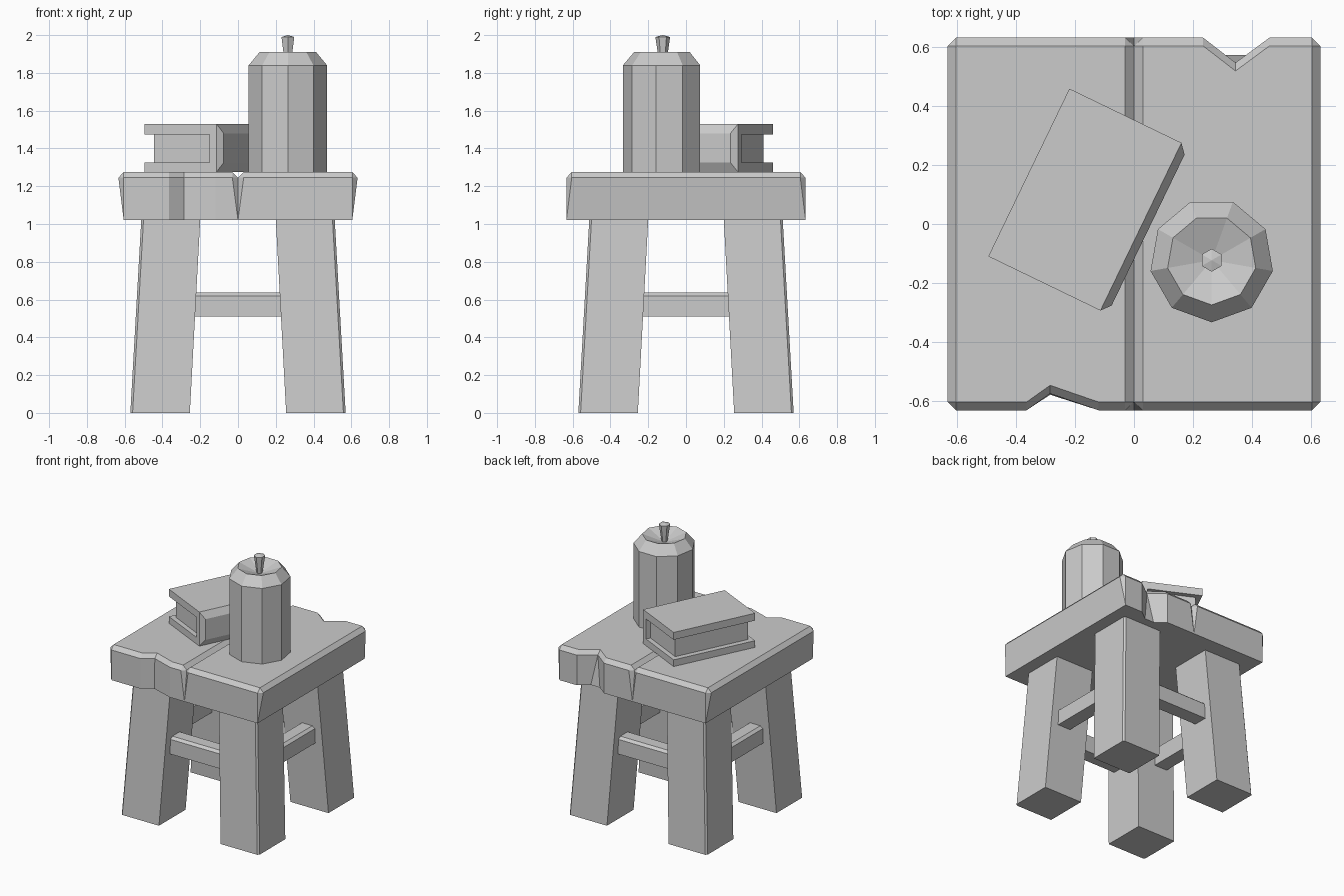
import bpy, bmesh
from math import sin, cos, pi, radians
from mathutils import Vector, Matrix

if "Cube" in bpy.data.objects:
    bpy.data.objects.remove(bpy.data.objects["Cube"])


def loft(name, rings, close_bottom=True, close_top=True, matrix=None):
    """Skin a stack of equal-length point rings; repeated points are merged."""
    bm = bmesh.new()
    vs = [[bm.verts.new(p) for p in ring] for ring in rings]
    n = len(rings[0])
    for a, b in zip(vs, vs[1:]):
        for i in range(n):
            j = (i + 1) % n
            bm.faces.new((a[i], a[j], b[j], b[i]))
    if close_bottom:
        bm.faces.new(vs[0][::-1])
    if close_top:
        bm.faces.new(vs[-1])
    bmesh.ops.remove_doubles(bm, verts=bm.verts, dist=0.0005)
    if matrix:
        bm.transform(matrix)
    bmesh.ops.recalc_face_normals(bm, faces=bm.faces)
    me = bpy.data.meshes.new(name)
    bm.to_mesh(me)
    bm.free()
    ob = bpy.data.objects.new(name, me)
    bpy.context.collection.objects.link(ob)
    return ob


def rect(x0, x1, y0, y1, z):
    return [(x0, y0, z), (x1, y0, z), (x1, y1, z), (x0, y1, z)]


def polygon(cx, cy, r, z, n):
    return [(cx + r * cos(2 * pi * i / n - pi / 2),
             cy + r * sin(2 * pi * i / n - pi / 2), z) for i in range(n)]


# Seat planks: chamfered top, cut corners and a chipped end (built on +x, chip at +y)
def plank(name, top_notch, bottom_notch, angle):
    e, c = 0.633, 0.605
    top = [(.03, -c), (.03, -c), (c, -c), (c, -c), (c, c), (c, c),
           *top_notch, (.03, c), (.03, c)]
    mid = [(0, -c), (.03, -e), (c, -e), (e, -c), (e, c), (c, e),
           *[(x, y + .028) for x, y in top_notch], (.03, e), (0, c)]
    low = [(0, -e), (0, -e), (c, -e), (c, -e), (c, e), (c, e),
           *bottom_notch, (0, e), (0, e)]
    rings = [[(x, y, z) for x, y in ring]
             for ring, z in ((low, 1.02), (mid, 1.245), (top, 1.275))]
    loft(name, rings, matrix=Matrix.Rotation(angle, 4, 'Z'))


plank("right_seat_plank",
      [(.46, .605), (.345, .52), (.345, .52), (.235, .605)],
      [(.46, .633), (.385, .575), (.31, .575), (.235, .633)], 0)
plank("left_seat_plank",
      [(.365, .605), (.285, .548), (.285, .548), (.12, .605)],
      [(.365, .633), (.285, .58), (.285, .58), (.12, .633)], pi)

# Splayed legs with a small chamfer on the outer corner
for sx, xn in ((-1, "left"), (1, "right")):
    for sy, yn in ((-1, "front"), (1, "back")):
        rings = []
        for a, b, z in ((.255, .57, 0), (.2, .512, 1.025)):
            k = b - .012
            rings.append([(sx * x, sy * y, z) for x, y in
                          ((a, a), (b, a), (b, k), (k, b), (a, b))])
        loft(f"{yn}_{xn}_leg", rings)

# Stretchers between the legs, outer top edge chamfered
for i, name in enumerate(("front", "right", "back", "left")):
    section = [(-.48, .51), (-.375, .51), (-.375, .637), (-.46, .637), (-.48, .62)]
    loft(name + "_stretcher", [[(x, y, z) for y, z in section] for x in (-.26, .26)],
         matrix=Matrix.Rotation(i * pi / 2, 4, 'Z'))

# Closed book: local x runs to the spine, local y along its length
w, l = .423, .633
place = Matrix.Translation((-.495, -.11, 1.275)) @ Matrix.Rotation(radians(-25.8), 4, 'Z')
for name, z0, z1 in (("book_lower_cover", 0, .05), ("book_upper_cover", .2, .255)):
    loft(name, [rect(0, w, 0, l, z0), rect(0, w, 0, l, z1)], matrix=place)
loft("book_pages", [rect(.04, w - .02, .035, l - .035, z) for z in (.04, .21)], matrix=place)
spine = []
for x, i, h in ((w - .04, 0, 0), (w, 0, 0), (w + .027, .032, .05)):
    spine.append([(x, i, h), (x, l - i, h), (x, l - i, .255 - h), (x, i, .255 - h)])
loft("book_spine", spine, matrix=place)

# Nine-sided jar with sloped shoulder and dished lid
cx, cy = .264, -.123
loft("jar", [polygon(cx, cy, r, z, 9) for r, z in
             ((.211, 1.275), (.211, 1.84), (.152, 1.91), (.015, 1.86))])

# Flared six-sided stem
loft("jar_stem", [polygon(cx, cy, r, z, 6) for r, z in
                  ((.017, 1.84), (.039, 1.99), (.001, 2.0))])
